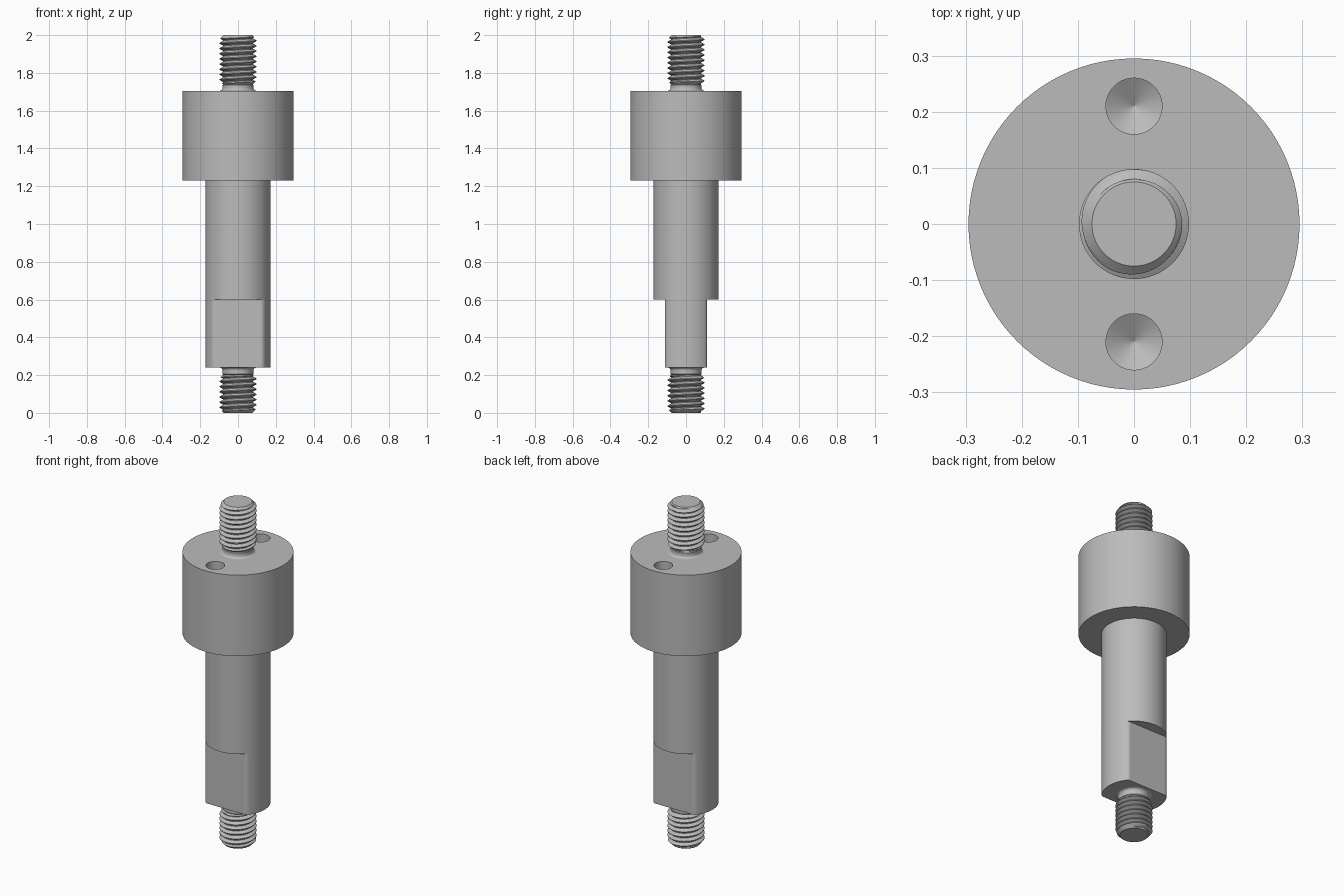
import bpy, bmesh, math

old = bpy.data.objects.get("Cube")
if old:
    bpy.data.objects.remove(old, do_unlink=True)

STEEL = (0.5, 0.5, 0.5, 1)
steel = bpy.data.materials.new("steel_grey")
steel.use_nodes = True
steel.diffuse_color = STEEL
steel.node_tree.nodes["Principled BSDF"].inputs["Base Color"].default_value = STEEL

SEG = 96
HEAD_R, SHAFT_R, FLAT_Y = 0.295, 0.173, 0.112
FLAT_BOTTOM, FLAT_TOP, HEAD_BOTTOM, HEAD_TOP = 0.24, 0.6, 1.23, 1.705
CREST, ROOT, TIP, PITCH = 0.098, 0.08, 0.075, 0.0275


def smooth(obj, angle=30):
    bpy.ops.object.select_all(action="DESELECT")
    obj.select_set(True)
    bpy.context.view_layer.objects.active = obj
    bpy.ops.object.shade_smooth_by_angle(angle=math.radians(angle))


def finish(name, bm):
    bmesh.ops.remove_doubles(bm, verts=bm.verts[:], dist=1e-5)
    bmesh.ops.recalc_face_normals(bm, faces=bm.faces[:])
    mesh = bpy.data.meshes.new(name)
    bm.to_mesh(mesh)
    bm.free()
    mesh.materials.append(steel)
    obj = bpy.data.objects.new(name, mesh)
    bpy.context.collection.objects.link(obj)
    smooth(obj)
    return obj


def skin(bm, rows, cap_first=False, cap_last=False):
    """Join closed loops of points with quads, with optional flat caps."""
    loops = [[bm.verts.new(p) for p in row] for row in rows]
    for a, b in zip(loops, loops[1:]):
        n = len(a)
        for i in range(n):
            j = (i + 1) % n
            bm.faces.new((a[i], a[j], b[j], b[i]))
    if cap_first:
        bm.faces.new(loops[0])
    if cap_last:
        bm.faces.new(loops[-1])


def ring(r, z, x=0, y=0, n=SEG):
    return [(x + r * math.cos(2 * math.pi * i / n),
             y + r * math.sin(2 * math.pi * i / n), z) for i in range(n)]


def lathe(name, profile, first=False, last=False, x=0, y=0, n=SEG):
    bm = bmesh.new()
    skin(bm, [ring(r, z, x, y, n) for r, z in profile], first, last)
    return finish(name, bm)


def thread(name, z0, z1, chamfer_low, chamfer_high):
    """Helical V thread; its ends taper down to plain circles."""
    steps, n = 8, 64
    shape = [0, 0, 0.33, 0.67, 1, 1, 0.67, 0.33]
    first, count = -steps, int((z1 - z0) / PITCH + 2) * steps
    bm = bmesh.new()

    def point(k, i):
        a = 2 * math.pi * i / n
        z = min(max(z0 + (k / steps + i / n) * PITCH, z0), z1)
        t = min((z - z0) / chamfer_low, (z1 - z) / chamfer_high, 1)
        r = min(ROOT + (CREST - ROOT) * shape[k % steps], TIP + (CREST - TIP) * t)
        return r * math.cos(a), r * math.sin(a), z

    grid = [[bm.verts.new(point(k, i)) for i in range(n + 1)]
            for k in range(first, count + 1)]
    for a, b in zip(grid, grid[1:]):
        for i in range(n):
            bm.faces.new((a[i], a[i + 1], b[i + 1], b[i]))
    bmesh.ops.remove_doubles(bm, verts=bm.verts[:], dist=1e-5)
    bmesh.ops.dissolve_degenerate(bm, edges=bm.edges[:], dist=1e-6)
    return finish(name, bm)


# Head with two drilled, cone-bottomed holes
head = lathe("head", [(HEAD_R, HEAD_BOTTOM), (HEAD_R, HEAD_TOP)], True, True)
for side in (-1, 1):
    drill = lathe("drill_cutter", [(0.0005, HEAD_TOP - 0.18), (0.05, HEAD_TOP - 0.15),
                                   (0.05, HEAD_TOP + 0.05)], True, True, y=0.21 * side, n=48)
    drill.hide_render = True
    cut = head.modifiers.new("hole", "BOOLEAN")
    cut.operation, cut.solver, cut.object = "DIFFERENCE", "EXACT", drill
    bpy.context.view_layer.objects.active = head
    bpy.ops.object.modifier_apply(modifier=cut.name)
    bpy.data.objects.remove(drill, do_unlink=True)
smooth(head, 25)

# Round shaft
lathe("shaft", [(SHAFT_R, FLAT_TOP), (SHAFT_R, HEAD_BOTTOM)], True)

# Wrench flats at front and back, with softly rounded corners
def flat_outline(z, blend=0.014):
    points = []
    for x, y, _ in ring(SHAFT_R, z, n=192):
        h = max(blend - abs(abs(y) - FLAT_Y), 0) / blend
        limit = min(abs(y), FLAT_Y) - h * h * blend / 4
        points.append((x, math.copysign(limit, y), z))
    return points

bm = bmesh.new()
skin(bm, [flat_outline(FLAT_BOTTOM), flat_outline(FLAT_TOP)], True)
finish("wrench_flats", bm)

# Upper stud: filleted neck, thread and end face
fillet = [(0.098 - 0.016 * math.sin(a), HEAD_TOP + 0.016 * (1 - math.cos(a)))
          for a in (math.pi / 2 * i / 6 for i in range(7))]
lathe("upper_neck", fillet + [(0.082, 1.735), (TIP, 1.742)])
thread("upper_thread", 1.735, 2.0, 0.022, 0.022)
lathe("upper_end", [(TIP, 2.0), (TIP - 0.001, 2.0)], last=True, n=64)

# Lower stud: neck, thread and end face
lower_fillet = [(r, FLAT_BOTTOM + HEAD_TOP - z) for r, z in fillet]
lathe("lower_neck", lower_fillet + [(0.082, 0.205), (TIP, 0.198)])
thread("lower_thread", 0.0, 0.205, 0.022, 0.022)
lathe("lower_end", [(TIP, 0.0), (TIP - 0.001, 0.0)], last=True, n=64)
